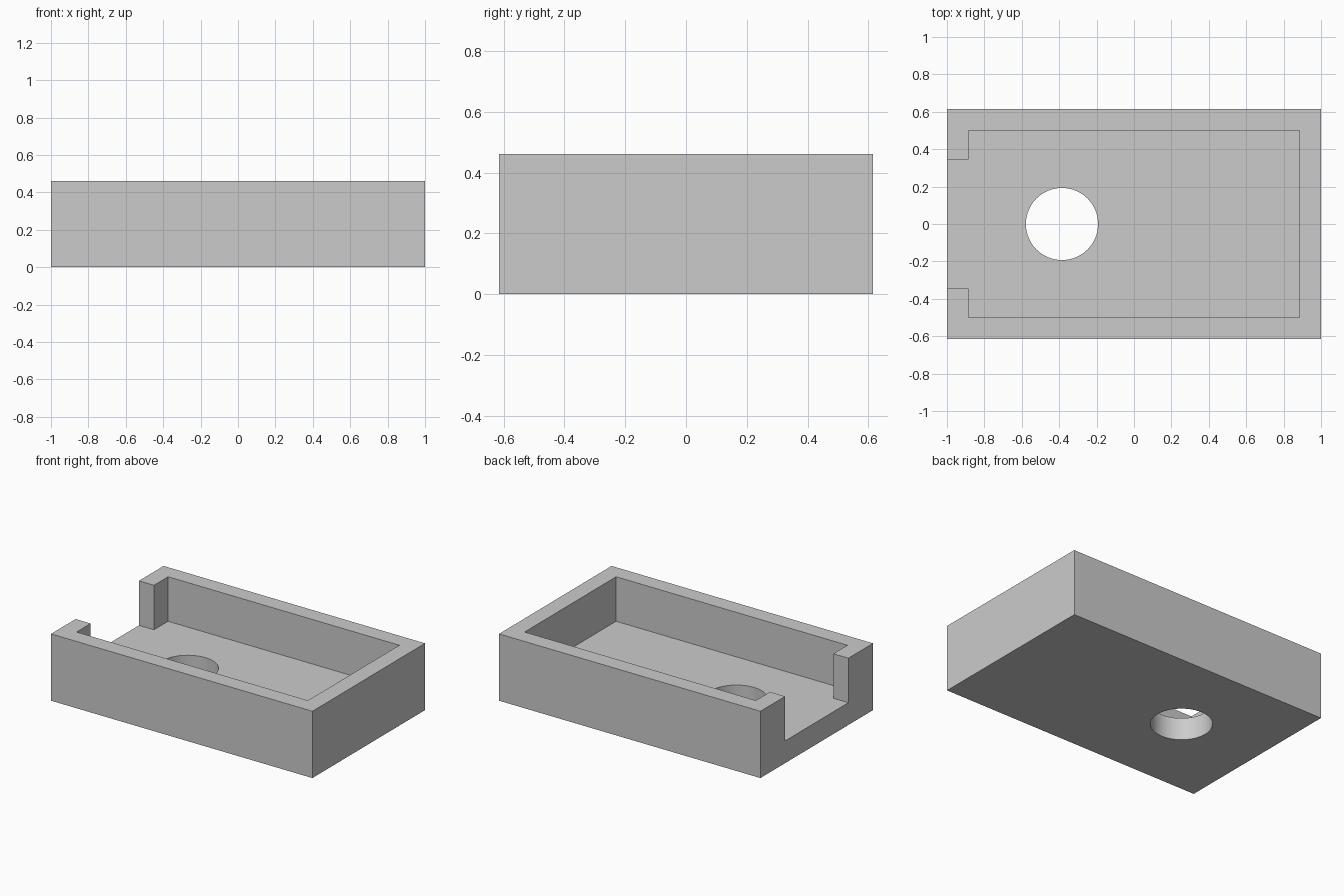
import bpy

if "Cube" in bpy.data.objects:
    bpy.data.objects.remove(bpy.data.objects["Cube"])

# Shell sizes
HX, HY, H = 1.0, 0.615, 0.462
WALL, FLOOR = 0.115, 0.154
SLOT = 0.346               # half width of the end opening
HOLE_X, HOLE_R = -0.385, 0.193

grey = bpy.data.materials.new("light grey")
grey.diffuse_color = (0.6, 0.6, 0.6, 1.0)
grey.use_nodes = True
grey.node_tree.nodes["Principled BSDF"].inputs["Base Color"].default_value = grey.diffuse_color


def box(name, x0, x1, y0, y1, z0, z1):
    bpy.ops.mesh.primitive_cube_add(
        size=1, location=((x0 + x1) / 2, (y0 + y1) / 2, (z0 + z1) / 2))
    ob = bpy.context.object
    ob.name = name
    ob.scale = (x1 - x0, y1 - y0, z1 - z0)
    bpy.ops.object.transform_apply(location=True, rotation=False, scale=True)
    ob.data.materials.append(grey)
    return ob


# Solid block that becomes the tray
tray = box("tray", -HX, HX, -HY, HY, 0, H)

# Inner pocket, end opening and round floor hole
pocket = box("pocket_cutter", -HX + WALL, HX - WALL, -HY + WALL, HY - WALL, FLOOR, H + 0.2)
opening = box("opening_cutter", -HX - 0.2, 0, -SLOT, SLOT, FLOOR, H + 0.2)
bpy.ops.mesh.primitive_cylinder_add(vertices=64, radius=HOLE_R, depth=1, location=(HOLE_X, 0, 0))
hole = bpy.context.object
hole.name = "hole_cutter"
hole.data.materials.append(grey)

for cutter in (pocket, opening, hole):
    mod = tray.modifiers.new(cutter.name, 'BOOLEAN')
    mod.operation = 'DIFFERENCE'
    mod.solver = 'EXACT'
    mod.object = cutter
    bpy.context.view_layer.objects.active = tray
    bpy.ops.object.modifier_apply(modifier=mod.name)
    bpy.data.objects.remove(cutter, do_unlink=True)

# Smooth hole wall, crisp box edges
bpy.ops.object.select_all(action='DESELECT')
tray.select_set(True)
bpy.context.view_layer.objects.active = tray
bpy.ops.object.shade_smooth_by_angle(angle=0.5)
